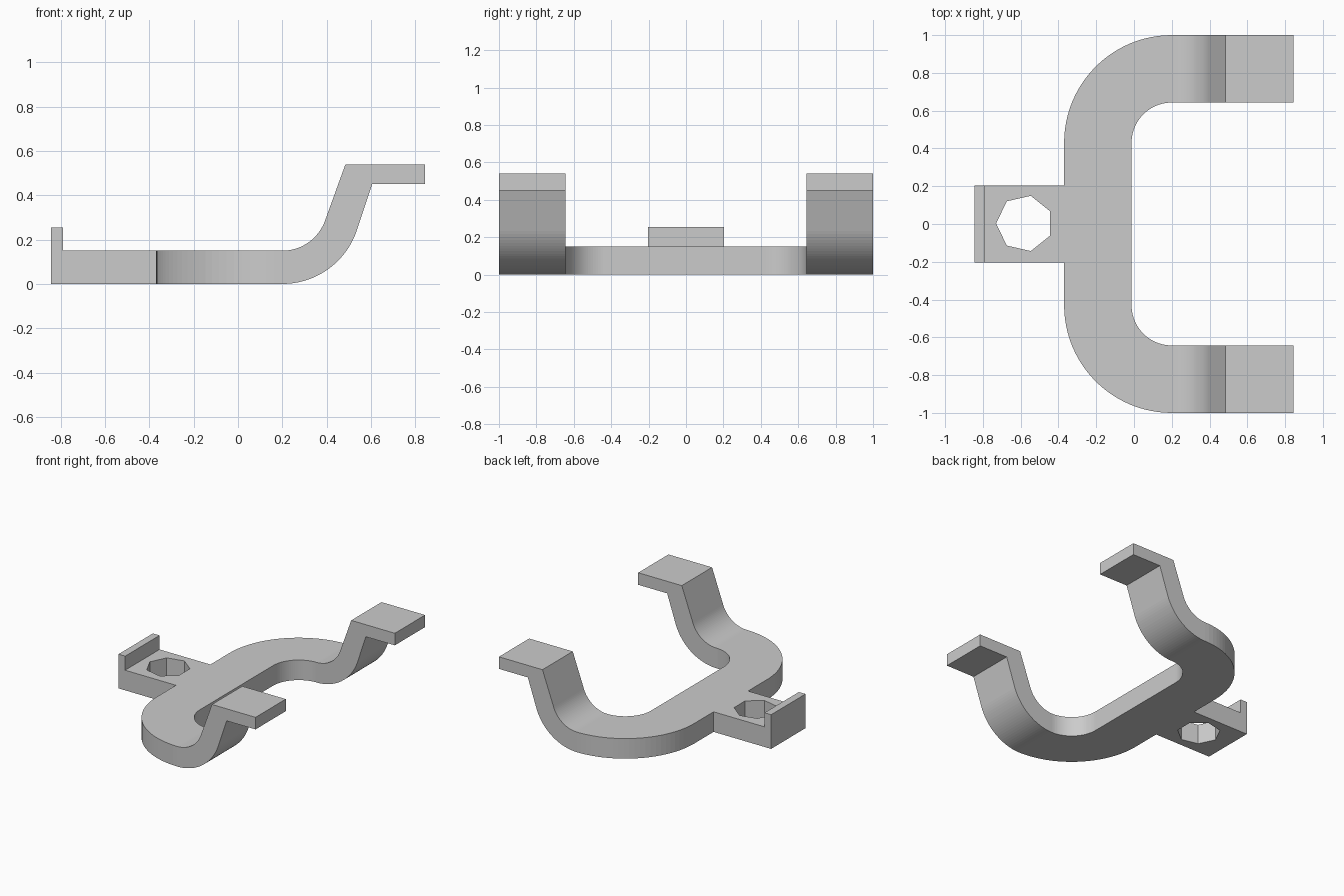
import bpy, bmesh
from math import sin, cos, pi, radians
from mathutils import Vector

if "Cube" in bpy.data.objects:
    bpy.data.objects.remove(bpy.data.objects["Cube"])


def prism(name, points, direction):
    """Closed outline extruded along a direction."""
    bm = bmesh.new()
    face = bm.faces.new([bm.verts.new(p) for p in points])
    ext = bmesh.ops.extrude_face_region(bm, geom=[face])
    moved = [g for g in ext["geom"] if isinstance(g, bmesh.types.BMVert)]
    bmesh.ops.translate(bm, verts=moved, vec=Vector(direction))
    bmesh.ops.recalc_face_normals(bm, faces=bm.faces)
    mesh = bpy.data.meshes.new(name)
    bm.to_mesh(mesh)
    bm.free()
    obj = bpy.data.objects.new(name, mesh)
    bpy.context.collection.objects.link(obj)
    return obj


def arc(cx, cy, r, a0, a1, n=24):
    angles = [radians(a0 + (a1 - a0) * i / n) for i in range(n + 1)]
    return [(cx + r * cos(a), cy + r * sin(a)) for a in angles]


def combine(obj, cutter, operation):
    mod = obj.modifiers.new(operation, 'BOOLEAN')
    mod.operation, mod.solver, mod.object = operation, 'EXACT', cutter
    bpy.context.view_layer.objects.active = obj
    bpy.ops.object.modifier_apply(modifier=mod.name)
    bpy.data.objects.remove(cutter)


# Side profile: lip, flat base, bend up, sloped leg, flat foot
side = [(-0.845, 0)]
side += arc(0.2, 0.355, 0.355, -90, -20)
side += [(0.606, 0.45), (0.845, 0.45), (0.845, 0.54), (0.485, 0.54)]
side += arc(0.2, 0.355, 0.205, -20, -90)
side += [(-0.79, 0.15), (-0.79, 0.255), (-0.845, 0.255)]
bracket = prism("fork_bracket", [(x, -1.2, z) for x, z in side], (0, 2.4, 0))

# Plan outline: U-shaped fork with a rear tab, mirrored across y
half = [(-1, 0.203), (-0.37, 0.203)]
half += arc(0.2, 0.43, 0.57, 180, 90)
half += [(1, 1), (1, 0.643)]
half += arc(0.2, 0.43, 0.213, 90, 180)
plan = half + [(x, -y) for x, y in reversed(half)]
combine(bracket, prism("plan_cutter", [(x, y, -0.2) for x, y in plan], (0, 0, 1)), 'INTERSECT')

# Seven-sided hole through the tab
hole = [(-0.58 - 0.15 * cos(2 * pi * i / 7), 0.003 + 0.15 * sin(2 * pi * i / 7), -0.2) for i in range(7)]
combine(bracket, prism("hole_cutter", hole, (0, 0, 1)), 'DIFFERENCE')
